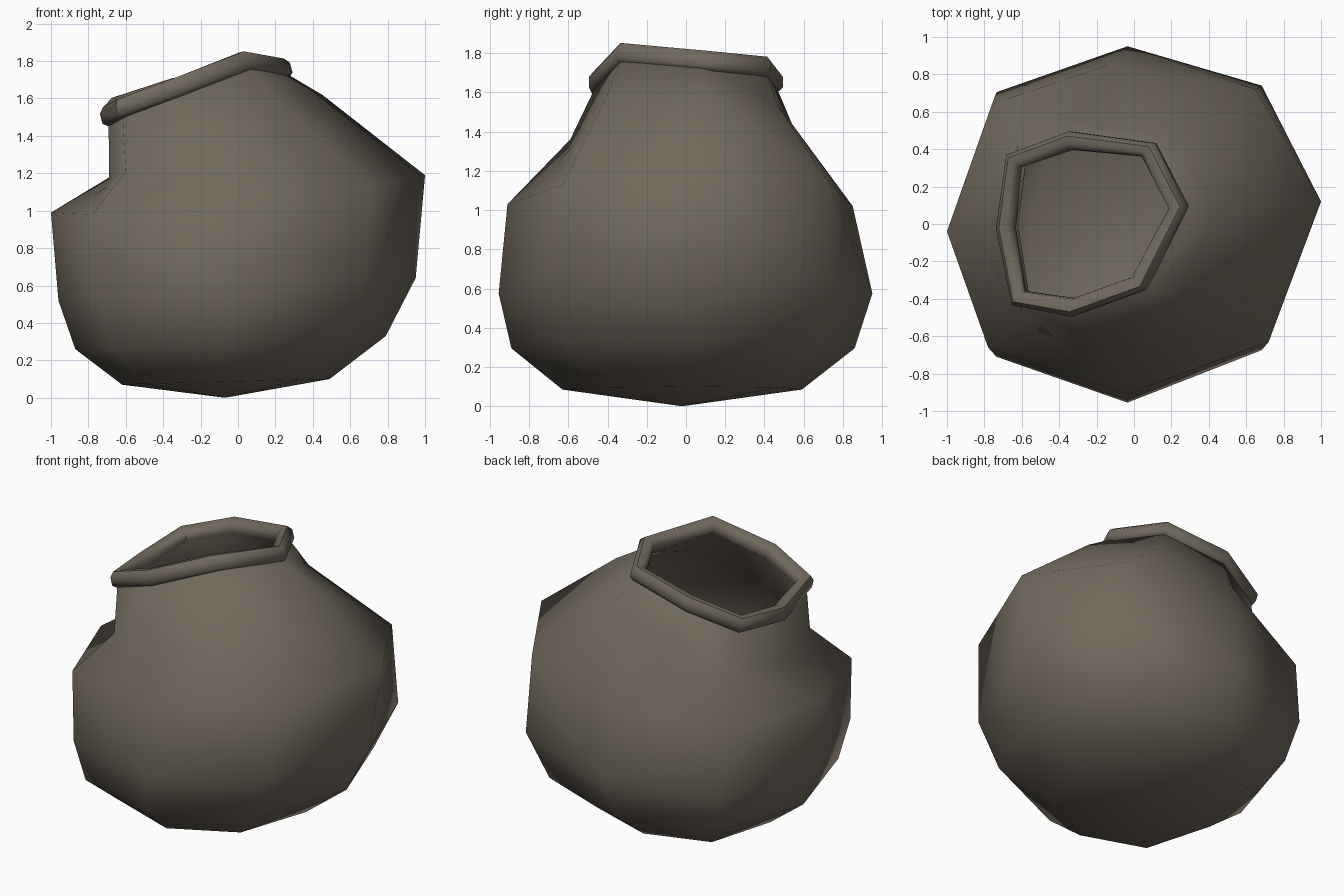
import bpy, bmesh, math
from mathutils import Vector

if "Cube" in bpy.data.objects:
    bpy.data.objects.remove(bpy.data.objects["Cube"])

N = 8  # sides, ordered from the west going through north
clay = bpy.data.materials.new("dull brown clay")
clay.diffuse_color = (0.165, 0.14, 0.108, 1)
clay.use_nodes = True
clay.node_tree.nodes["Principled BSDF"].inputs["Base Color"].default_value = clay.diffuse_color


def low_ring(w, e, s, n, zw, zs, ze):
    """Lower belly ring from its four extents; height rises from west to east."""
    cx, cy = (w + e) / 2, (s + n) / 2
    pts = []
    for k in range(N):
        a = math.pi - k * math.tau / N
        c, si = math.cos(a), math.sin(a)
        f = 1.05 if k % 2 else 1.0
        z = zs + (ze - zs) * max(c, 0) + (zw - zs) * max(-c, 0)
        pts.append(Vector((cx + f * c * (e - w) / 2 - 0.03 * abs(si),
                           cy + f * si * (n - s) / 2 + 0.05 * max(c, 0), z)))
    return pts


def ring(*p):
    return [Vector(q) for q in p]


def make(name, rings, closed=False, pole_a=None, pole_b=None, angle=60):
    """Skin a list of rings with quads, optionally closing to poles."""
    bm = bmesh.new()
    vs = [[bm.verts.new(p) for p in r] for r in rings]
    pairs = list(zip(vs, vs[1:])) + ([(vs[-1], vs[0])] if closed else [])
    for a, b in pairs:
        for k in range(N):
            j = (k + 1) % N
            bm.faces.new((a[k], b[k], b[j], a[j]))
    for pole, r in ((pole_a, vs[0]), (pole_b, vs[-1])):
        if pole is not None:
            p = bm.verts.new(pole)
            for k in range(N):
                bm.faces.new((p, r[k], r[(k + 1) % N]))
    bmesh.ops.recalc_face_normals(bm, faces=bm.faces)
    me = bpy.data.meshes.new(name)
    bm.to_mesh(me)
    bm.free()
    me.materials.append(clay)
    ob = bpy.data.objects.new(name, me)
    bpy.context.collection.objects.link(ob)
    bpy.ops.object.select_all(action='DESELECT')
    ob.select_set(True)
    bpy.context.view_layer.objects.active = ob
    bpy.ops.object.shade_smooth_by_angle(angle=math.radians(angle))
    return ob


# Belly, uneven shoulder and neck
belly = [low_ring(-0.62, 0.49, -0.63, 0.59, 0.07, 0.085, 0.10),
         low_ring(-0.87, 0.79, -0.89, 0.86, 0.26, 0.295, 0.33),
         low_ring(-0.96, 0.95, -0.955, 0.95, 0.52, 0.575, 0.64)]
shoulder = ring((-1, -.04, .99), (-.76, .64, .98), (-.14, .85, 1.02), (.65, .72, 1.15),
                (1, .12, 1.19), (.72, -.63, 1.13), (-.04, -.91, 1.03), (-.78, -.66, .98))
neck = ring((-.69, 0, 1.17), (-.62, .42, 1.22), (-.30, .54, 1.44), (.20, .47, 1.53),
            (.45, .10, 1.62), (.22, -.41, 1.57), (-.28, -.59, 1.36), (-.60, -.47, 1.21))
# Centre line of the tilted lip
lip = ring((-.69, -.02, 1.51), (-.645, .34, 1.56), (-.34, .45, 1.66), (.08, .40, 1.73),
           (.24, .09, 1.76), (.03, -.32, 1.80), (-.33, -.45, 1.66), (-.62, -.40, 1.55))
mid = sum(lip, Vector()) / N
up = Vector((-0.28, 0, 1)).normalized()


def lip_offset(u, w):
    """Move the lip line outward by u and along its tilt axis by w."""
    out = []
    for p in lip:
        d = p - mid
        d = (d - up * d.dot(up)).normalized()
        out.append(p + d * u + up * w)
    return out


def shrink(r, t=0.07):
    c = sum(r, Vector()) / N
    return [p + Vector((c.x - p.x, c.y - p.y, 0)).normalized() * t for p in r]


# Pot wall: outer skin up, over the top, inner skin down
outer = belly + [shoulder, neck, lip_offset(0.01, -0.03)]
inner = [lip_offset(-0.05, -0.03)] + [shrink(r) for r in (neck, shoulder, belly[2], belly[1])]
floor = [p + Vector((0, 0, 0.06)) for p in shrink(belly[0])]
make("pot_body", outer + inner + [floor], pole_a=(-0.07, -0.02, 0),
     pole_b=(-0.07, -0.02, 0.06), angle=75)

# Rounded lip around the mouth
section = [(0.02, -0.055), (0.045, -0.035), (0.045, 0.02), (0.02, 0.05),
           (-0.02, 0.05), (-0.05, 0.025), (-0.055, -0.02), (-0.035, -0.055)]
make("mouth_lip", [lip_offset(u, w) for u, w in section], closed=True, angle=50)
